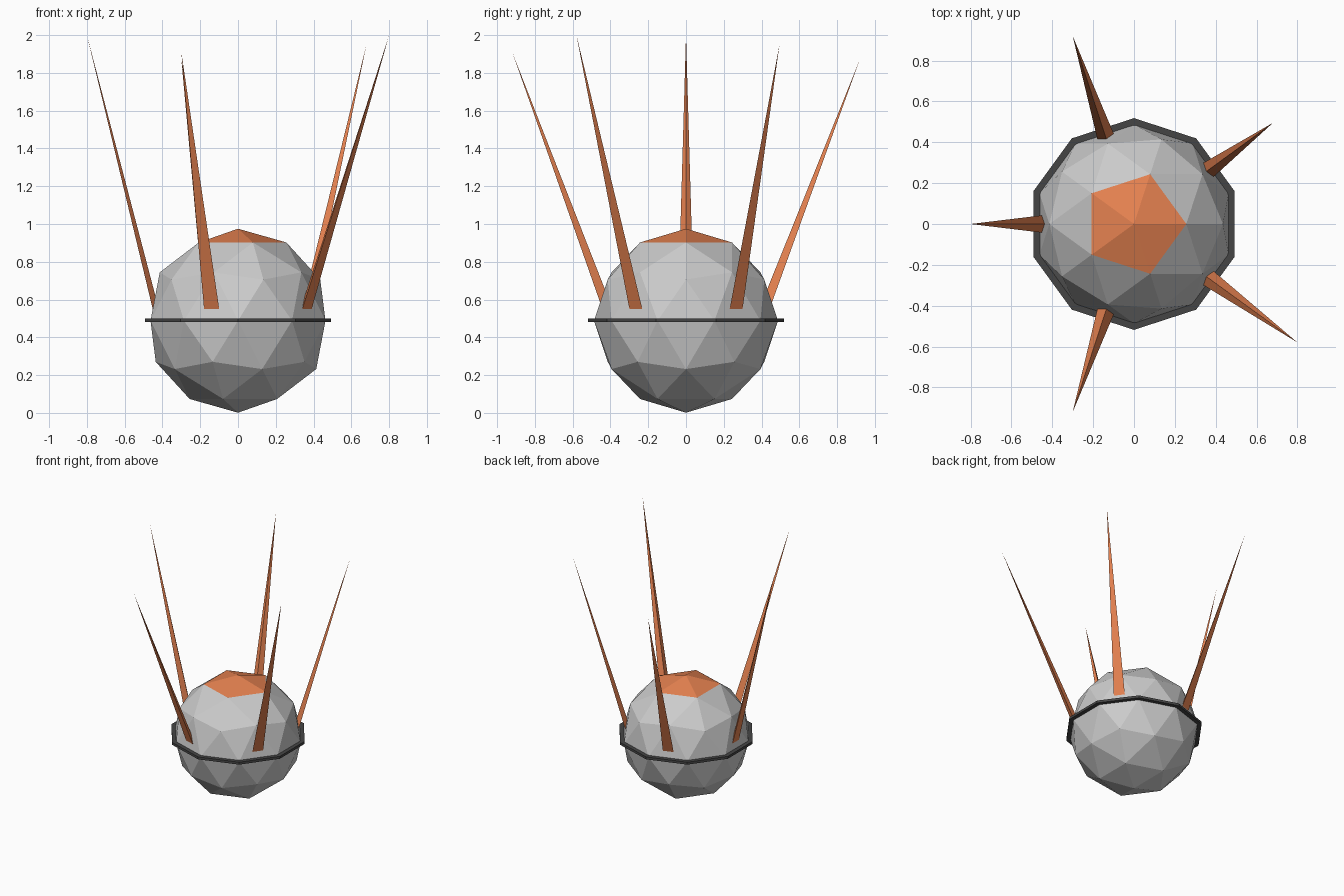
import bpy, bmesh, math
from mathutils import Vector, Matrix

if "Cube" in bpy.data.objects:
    bpy.data.objects.remove(bpy.data.objects["Cube"])

R = 0.487
CENTRE = Vector((0, 0, 0.488))


def material(name, colour):
    m = bpy.data.materials.new(name)
    m.diffuse_color = (*colour, 1)
    m.use_nodes = True
    m.node_tree.nodes["Principled BSDF"].inputs["Base Color"].default_value = m.diffuse_color
    return m


def add_object(name, bm, *mats):
    bmesh.ops.recalc_face_normals(bm, faces=bm.faces[:])
    me = bpy.data.meshes.new(name)
    bm.to_mesh(me)
    bm.free()
    for m in mats:
        me.materials.append(m)
    ob = bpy.data.objects.new(name, me)
    bpy.context.collection.objects.link(ob)
    return ob


grey = material("grey", (0.8, 0.8, 0.8))
dark = material("dark_grey", (0.06, 0.06, 0.06))
orange = material("orange", (0.78, 0.22, 0.08))

# Faceted ball, with the five faces around the top pole coloured
ball = bmesh.new()
bmesh.ops.create_icosphere(ball, subdivisions=2, radius=R, matrix=Matrix.Translation(CENTRE))
spike_faces = []
for f in ball.faces:
    heights = sorted((v.co.z - CENTRE.z) / R for v in f.verts)
    if heights[2] > 0.99:
        f.material_index = 1
    # Faces standing on the equator with the higher apex carry the spikes
    if abs(heights[0]) < 0.01 and abs(heights[1]) < 0.01 and heights[2] > 0.5:
        spike_faces.append([v.co.copy() for v in f.verts])
add_object("ball", ball, grey, orange)

# Three-sided spikes growing out of those faces
tips = [Vector(t) for t in ((-0.80, 0, 2.0), (-0.30, 0.92, 1.87), (-0.30, -0.92, 1.91),
                            (0.68, 0.495, 1.95), (0.80, -0.58, 2.0))]
for i, tip in enumerate(tips):
    face = min(spike_faces, key=lambda c: (sum(c, Vector()) / 3 - tip).length)
    mid = sum(face, Vector()) / 3
    bm = bmesh.new()
    base = [bm.verts.new(mid.lerp(c, 0.28)) for c in face]
    apex = bm.verts.new(tip)
    bm.faces.new(base)
    for a, b in zip(base, base[1:] + base[:1]):
        bm.faces.new((a, b, apex))
    add_object(f"spike_{i + 1}", bm, orange)

# Thin ten-sided band around the equator
bm = bmesh.new()
start = math.radians(18)
profile = [(0.475, -0.01), (0.518, -0.01), (0.518, 0.01), (0.475, 0.01)]
verts = [bm.verts.new((r * math.cos(start), r * math.sin(start), 0.491 + z)) for r, z in profile]
edges = [bm.edges.new((verts[i], verts[(i + 1) % 4])) for i in range(4)]
bmesh.ops.spin(bm, geom=verts + edges, cent=(0, 0, 0), axis=(0, 0, 1),
               angle=math.tau, steps=10, use_merge=False)
bmesh.ops.remove_doubles(bm, verts=bm.verts[:], dist=0.0005)
add_object("equator_band", bm, dark)
